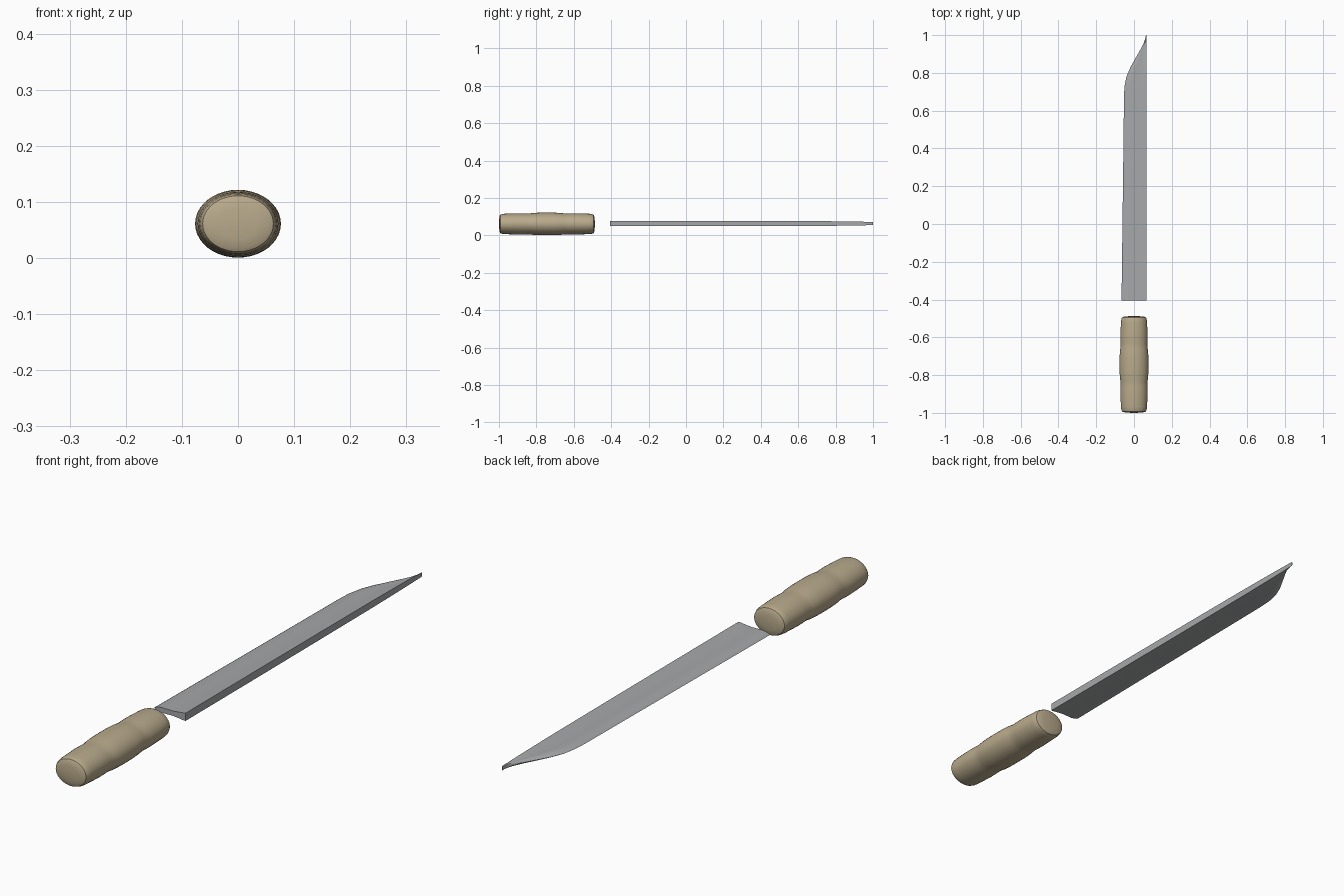
import bpy, bmesh, math

if "Cube" in bpy.data.objects:
    bpy.data.objects.remove(bpy.data.objects["Cube"])

MID_Z = 0.061


def material(name, rgb):
    m = bpy.data.materials.new(name)
    m.use_nodes = True
    m.diffuse_color = (*rgb, 1)
    m.node_tree.nodes["Principled BSDF"].inputs["Base Color"].default_value = (*rgb, 1)
    return m


def loft(name, rings, mat, angle):
    """Skin a list of closed rings and cap both ends."""
    bm = bmesh.new()
    loops = [[bm.verts.new(p) for p in ring] for ring in rings]
    n = len(loops[0])
    for a, b in zip(loops, loops[1:]):
        for i in range(n):
            j = (i + 1) % n
            bm.faces.new((a[i], a[j], b[j], b[i]))
    bm.faces.new(loops[0])
    bm.faces.new(loops[-1])
    bmesh.ops.recalc_face_normals(bm, faces=bm.faces)
    mesh = bpy.data.meshes.new(name)
    bm.to_mesh(mesh)
    bm.free()
    mesh.materials.append(mat)
    obj = bpy.data.objects.new(name, mesh)
    bpy.context.collection.objects.link(obj)
    bpy.ops.object.select_all(action='DESELECT')
    obj.select_set(True)
    bpy.context.view_layer.objects.active = obj
    bpy.ops.object.shade_smooth_by_angle(angle=math.radians(angle))
    return obj


wood = material("pale wood", (0.48, 0.40, 0.26))
steel = material("grey steel", (0.38, 0.39, 0.40))

# Handle: oval grip with three soft swells and rounded ends
# (distance from the middle, half width)
half = [(0.0, 0.0765), (0.04, 0.0762), (0.07, 0.0745), (0.09, 0.0715),
        (0.105, 0.0705), (0.125, 0.0715), (0.15, 0.072), (0.19, 0.0705),
        (0.225, 0.069), (0.24, 0.067), (0.249, 0.063), (0.2525, 0.055),
        (0.255, 0.035), (0.2565, 0.008)]
profile = [(-d, r) for d, r in reversed(half)] + half[1:]
SIDES = 40


def oval(y, r):
    turn = [2 * math.pi * i / SIDES for i in range(SIDES)]
    return [(r * math.cos(t), y, MID_Z + 0.79 * r * math.sin(t)) for t in turn]


loft("handle", [oval(-0.7435 + d, r) for d, r in profile], wood, 40)

# Blade: thick flat spine, hollowed flanks, thin cutting edge
SPINE_X = 0.065
# (share of width from the spine, half thickness)
section = [(0, 0.0145), (0.12, 0.0132), (0.28, 0.0105), (0.45, 0.009),
           (0.6, 0.0095), (0.75, 0.0098), (0.87, 0.0075), (0.95, 0.004)]
# (position along the length, edge x, thickness scale)
stations = [(-0.405, -0.066, 1), (0.0, -0.061, 1), (0.4, -0.056, 0.96),
            (0.68, -0.053, 0.9), (0.73, -0.05, 0.88), (0.78, -0.04, 0.84),
            (0.83, -0.019, 0.8), (0.88, 0.009, 0.75), (0.92, 0.032, 0.7),
            (0.955, 0.051, 0.65), (0.98, 0.059, 0.6), (1.0, 0.063, 0.56)]


def blade_ring(y, edge, scale):
    width = SPINE_X - edge
    top = [(SPINE_X - s * width, y, MID_Z + 0.002 + t * scale) for s, t in section]
    low = [(SPINE_X - s * width, y, MID_Z + 0.002 - t * scale) for s, t in section]
    return top + [(edge, y, MID_Z + 0.002)] + low[::-1]


loft("blade", [blade_ring(*s) for s in stations], steel, 35)
